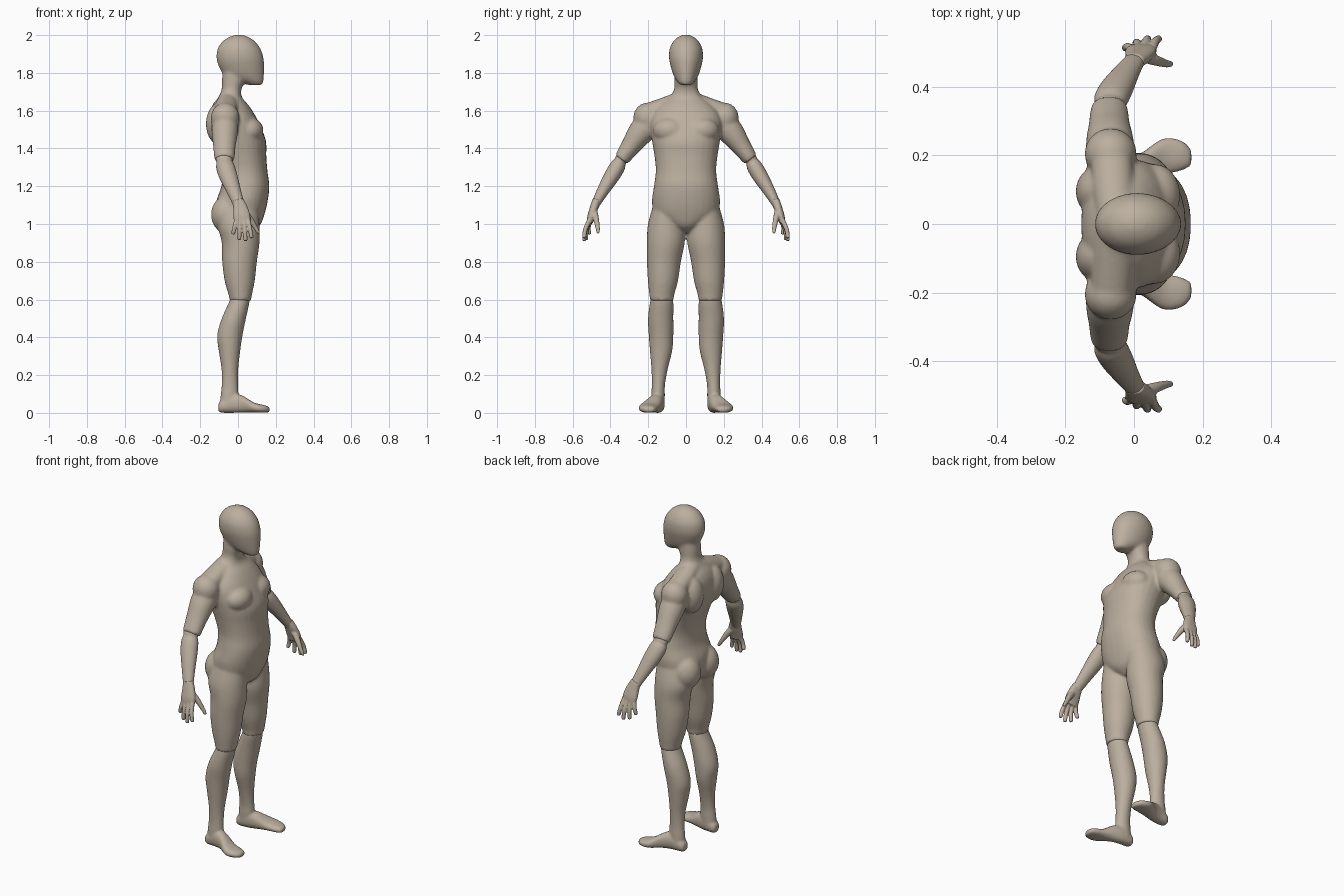
import bpy, bmesh, math
from mathutils import Vector, Matrix

skin = bpy.data.materials.new("warm beige")
skin.diffuse_color = (0.50, 0.43, 0.345, 1)
X, Y, Z = Vector((1, 0, 0)), Vector((0, 1, 0)), Vector((0, 0, 1))


def spline(keys, steps=5):
    """Catmull-Rom interpolation of ring keys."""
    out = []
    for i in range(len(keys) - 1):
        p = [keys[max(0, min(len(keys) - 1, i + k))] for k in (-1, 0, 1, 2)]
        for s in range(steps):
            t = s / steps
            out.append([0.5 * (2 * b + (c - a) * t + (2 * a - 5 * b + 4 * c - d) * t * t
                               + (3 * b - a - 3 * c + d) * t ** 3) for a, b, c, d in zip(*p)])
    return out + [list(keys[-1])]


def loft(bm, keys, side=1, frame=None, power=2.0, n=28):
    """Skin rings given as (x, y, z, radius_u, radius_v)."""
    rings, pts = [], spline(keys)
    for i, (x, y, z, ru, rv) in enumerate(pts):
        if frame:
            u, v = frame
        else:
            a, b = pts[max(0, i - 1)], pts[min(len(pts) - 1, i + 1)]
            t = (Vector(b[:3]) - Vector(a[:3])).normalized()
            u = (X - t * t.x).normalized()
            v = t.cross(u)
        ring = []
        for k in range(n):
            c, s = math.cos(math.tau * k / n), math.sin(math.tau * k / n)
            c = math.copysign(abs(c) ** (2 / power), c)
            s = math.copysign(abs(s) ** (2 / power), s)
            p = Vector((x, y, z)) + u * (ru * c) + v * (rv * s)
            ring.append(bm.verts.new((p.x, p.y * side, p.z)))
        rings.append(ring)
    for a, b in zip(rings, rings[1:]):
        for k in range(n):
            bm.faces.new((a[k], a[(k + 1) % n], b[(k + 1) % n], b[k]))
    bm.faces.new(rings[0])
    bm.faces.new(rings[-1])


def blob(bm, pos, radii, side=1, tilt=0):
    m = (Matrix.Translation((pos[0], pos[1] * side, pos[2]))
         @ Matrix.Rotation(tilt * side, 4, 'X') @ Matrix.Diagonal((*radii, 1)))
    bmesh.ops.create_uvsphere(bm, u_segments=28, v_segments=18, radius=1, matrix=m)


def finish(bm, name, voxel, smooth):
    """Fuse the overlapping volumes into one smooth skin."""
    bmesh.ops.recalc_face_normals(bm, faces=bm.faces)
    me = bpy.data.meshes.new(name)
    bm.to_mesh(me)
    bm.free()
    me.materials.append(skin)
    me.shade_smooth()
    ob = bpy.data.objects.new(name, me)
    bpy.context.collection.objects.link(ob)
    r = ob.modifiers.new("fuse", 'REMESH')
    r.mode, r.voxel_size, r.use_smooth_shade = 'VOXEL', voxel, True
    s = ob.modifiers.new("soften", 'SMOOTH')
    s.factor, s.iterations = 0.5, smooth


def upright(rows):
    """Rows of (z, back, front, half width) to ring keys."""
    return [((b + f) / 2, 0, z, (f - b) / 2, w) for z, b, f, w in rows]


# Torso and neck
bm = bmesh.new()
loft(bm, upright([
    (.955, -.03, .07, .03), (.99, -.09, .115, .09), (1.05, -.115, .14, .165),
    (1.12, -.115, .157, .18), (1.2, -.088, .166, .17), (1.28, -.085, .156, .16),
    (1.36, -.105, .15, .167), (1.44, -.135, .148, .18), (1.52, -.152, .118, .19),
    (1.58, -.152, .088, .18), (1.63, -.135, .055, .14), (1.67, -.105, .022, .09),
    (1.71, -.087, .018, .064), (1.76, -.085, .035, .062), (1.82, -.08, .04, .06)]),
    frame=(X, Y), power=2.2)
# Head
loft(bm, upright([
    (1.735, .06, .125, .026), (1.75, .01, .134, .043), (1.78, -.065, .137, .063),
    (1.83, -.1, .138, .08), (1.88, -.114, .135, .09), (1.93, -.107, .118, .086),
    (1.97, -.078, .086, .065), (1.992, -.042, .05, .038), (2.002, -.01, .018, .012)]),
    frame=(X, Y))
for s in (1, -1):
    # Chest, shoulder blade, buttock, shoulder and neck muscles
    blob(bm, (.06, .085, 1.495), (.075, .09, .07), s)
    blob(bm, (-.1, .095, 1.53), (.07, .075, .11), s)
    blob(bm, (-.058, .085, 1.05), (.085, .085, .1), s)
    blob(bm, (-.068, .205, 1.562), (.076, .074, .08), s)
    loft(bm, [(-.055, .02, 1.66, .05, .045), (-.06, .1, 1.632, .058, .044),
              (-.066, .2, 1.59, .06, .05)], s)
    # Upper arm
    loft(bm, [(-.068, .17, 1.56, .07, .07), (-.07, .235, 1.49, .07, .069),
              (-.072, .29, 1.415, .06, .053), (-.072, .335, 1.352, .054, .042),
              (-.072, .343, 1.341, .05, .038)], s)
    # Thigh
    loft(bm, [(.01, .1, 1.08, .1, .08), (.004, .105, .99, .11, .098),
              (.014, .107, .9, .1, .1), (.008, .117, .8, .092, .09),
              (.009, .122, .7, .08, .08), (.012, .128, .625, .062, .066),
              (.012, .128, .595, .057, .063)], s, frame=(X, Y))
finish(bm, "body", .0085, 6)

for s, side in ((1, "left"), (-1, "right")):
    # Lower leg with foot
    bm = bmesh.new()
    loft(bm, [(.01, .128, .65, .04, .045), (.01, .128, .6, .052, .06),
              (-.022, .134, .5, .064, .067), (-.043, .132, .41, .067, .065),
              (-.045, .132, .33, .057, .059), (-.043, .14, .23, .044, .043),
              (-.043, .146, .15, .043, .035), (-.045, .148, .09, .047, .036),
              (-.05, .149, .03, .045, .036)], s, frame=(X, Y))
    loft(bm, [(-.104, .149, .03, .018, .02), (-.088, .149, .034, .032, .033),
              (-.03, .152, .05, .038, .05), (.02, .165, .047, .041, .046),
              (.085, .196, .028, .053, .027), (.14, .199, .021, .043, .02),
              (.167, .193, .017, .022, .013)], s, frame=(Y, Z), power=2.3)
    finish(bm, side + "_lower_leg", .007, 3)

    # Elbow joint and forearm
    bm = bmesh.new()
    blob(bm, (-.074, .343, 1.343), (.045, .033, .033), s)
    loft(bm, [(-.074, .345, 1.338, .036, .028), (-.068, .362, 1.305, .049, .041),
              (-.05, .395, 1.25, .048, .041), (-.022, .44, 1.175, .038, .032),
              (0, .473, 1.115, .031, .024), (.006, .482, 1.09, .028, .02)], s)
    finish(bm, side + "_forearm", .006, 3)

    # Hand: palm, four fingers and thumb
    bm = bmesh.new()
    loft(bm, [(0, .474, 1.125, .029, .022), (.012, .487, 1.085, .038, .022),
              (.02, .502, 1.04, .045, .02), (.024, .51, 1.005, .04, .016)], s, power=2.4)
    for base, tip in (((.054, .511, 1.02), (.073, .54, .925)), ((.033, .514, 1.015), (.04, .54, .91)),
                      ((.011, .512, 1.015), (.006, .528, .916)), ((-.009, .506, 1.02), (-.027, .512, .945))):
        a, b = Vector(base), Vector(tip)
        m = a.lerp(b, .5) + Vector((0, .007, 0))
        e = b.lerp(m, .12)
        loft(bm, [(*a, .012, .013), (*m, .0115, .012), (*e, .0105, .0105), (*b, .005, .005)], s, n=12)
    loft(bm, [(.02, .49, 1.08, .018, .018), (.058, .478, 1.035, .017, .016),
              (.09, .468, .985, .012, .012), (.106, .466, .958, .009, .009),
              (.11, .466, .95, .004, .004)], s, n=12)
    finish(bm, side + "_hand", .004, 2)
